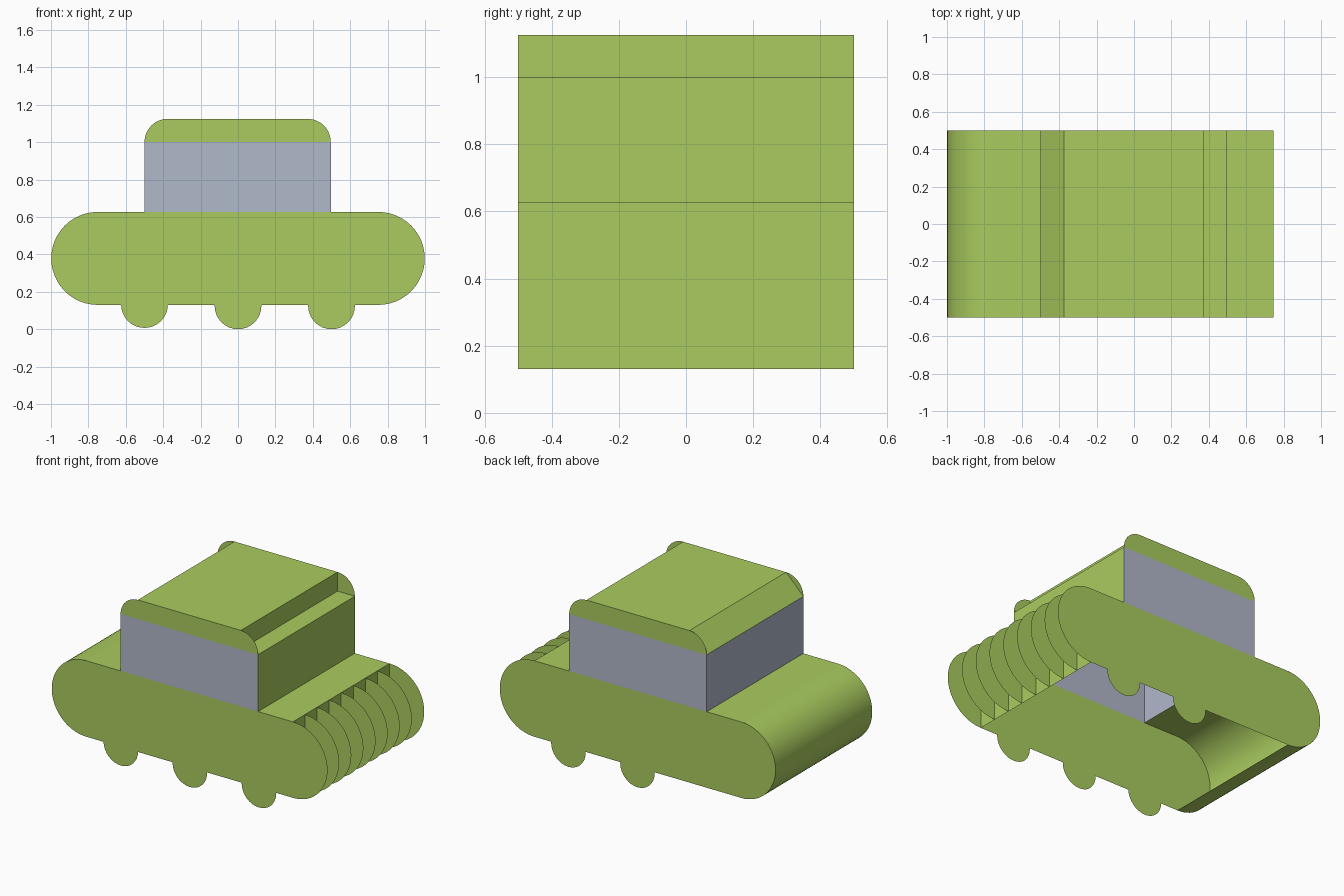
import bpy
import bmesh
from math import sin, cos, pi

if "Cube" in bpy.data.objects:
    bpy.data.objects.remove(bpy.data.objects["Cube"], do_unlink=True)


def material(name, rgb):
    m = bpy.data.materials.new(name)
    m.use_nodes = True
    m.diffuse_color = (*rgb, 1)
    m.node_tree.nodes["Principled BSDF"].inputs["Base Color"].default_value = (*rgb, 1)
    return m


GREEN = material("lime green", (0.40, 0.60, 0.114))
GREY = material("blue grey", (0.434, 0.479, 0.59))

HALF = 0.5                          # half width along y
BOTTOM, DECK = 0.13, 0.627          # hull heights
MID, R = (BOTTOM + DECK) / 2, (DECK - BOTTOM) / 2
CAB_L, CAB_R = -0.5, 0.496          # cab ends along x
EAVE, ROOF = 1.0, 1.125             # cab heights
CAP = ROOF - EAVE
END = 0.747                         # where the hull ends start to round


def arc(cx, cz, r, start, stop, n=24):
    """Points (x, z) on an arc, angles in units of pi."""
    angles = [pi * (start + (stop - start) * i / n) for i in range(n + 1)]
    return [(cx + r * cos(a), cz + r * sin(a)) for a in angles]


def finish(name, bm, mat, smooth=False):
    mesh = bpy.data.meshes.new(name)
    bm.to_mesh(mesh)
    bm.free()
    mesh.materials.append(mat)
    for p in mesh.polygons:
        p.use_smooth = smooth
    obj = bpy.data.objects.new(name, mesh)
    bpy.context.collection.objects.link(obj)
    return obj


def plate(name, outline, y, mat=GREEN):
    """Flat sheet at depth y, facing away from the middle."""
    bm = bmesh.new()
    f = bm.faces.new([bm.verts.new((x, y, z)) for x, z in outline])
    f.normal_update()
    if f.normal.y * y < 0:
        f.normal_flip()
    finish(name, bm, mat)


def sheet(name, path, mat=GREEN, smooth=False):
    """Open sheet: a path swept across the full width."""
    bm = bmesh.new()
    rows = [[bm.verts.new((x, y, z)) for y in (-HALF, HALF)] for x, z in path]
    for a, b in zip(rows, rows[1:]):
        bm.faces.new((a[0], a[1], b[1], b[0]))
    finish(name, bm, mat, smooth)


# Side plates of hull, cab and roof, front and back
hull = arc(0.75, MID, R, -0.5, 0.5) + arc(-0.75, MID, R, 0.5, 1.5)
cab = [(CAB_L, DECK), (CAB_R, DECK), (CAB_R, EAVE), (CAB_L, EAVE)]
cap = (arc(CAB_R - CAP, EAVE, CAP, 0, 0.5, 12)
       + arc(CAB_L + CAP, EAVE, CAP, 0.5, 1, 12))
for side, y in (("front", -HALF), ("back", HALF)):
    plate(side + "_hull_side", hull, y)
    plate(side + "_cab_side", cab, y, GREY)
    plate(side + "_roof_side", cap, y)

# Ribs: half discs standing out from the open hull end
for i in range(1, 8):
    plate(f"end_rib_{i}", arc(END, MID, R, -0.5, 0.5), -HALF + i / 8 + 0.0001)

# Rounded hull end, with the short deck running to the cab
sheet("rounded_end", [(CAB_L, DECK)] + arc(-0.75, MID, R, 0.5, 1.5, 32), smooth=True)

# Flat deck and end wall behind the ribs
sheet("ribbed_end_deck", [(END, DECK), (CAB_R, DECK)])
sheet("ribbed_end_wall", [(END, BOTTOM), (END, DECK)])

# Cab end walls
sheet("ribbed_end_cab_wall", [(CAB_R, DECK), (CAB_R, EAVE)])
sheet("rounded_end_cab_wall", [(CAB_L, EAVE), (CAB_L, DECK)], GREY)

# Roof: stepped at one end, sloped at the other
sheet("roof", [(CAB_R, EAVE), (CAB_R - CAP, EAVE), (CAB_R - CAP, ROOF),
               (CAB_L + CAP, ROOF), (CAB_L, EAVE)])

# Wheels: three discs at the front, two at the back
for x in (-0.5, 0, 0.5):
    lift = 0.007 if x < 0 else 0
    disc = arc(x, 0.125 + lift, 0.125, 0, 2, 32)[:-1]
    plate(f"front_wheel_{x}", disc, -HALF + 0.002)
    if x >= 0:
        plate(f"back_wheel_{x}", disc, HALF + 0.002)
